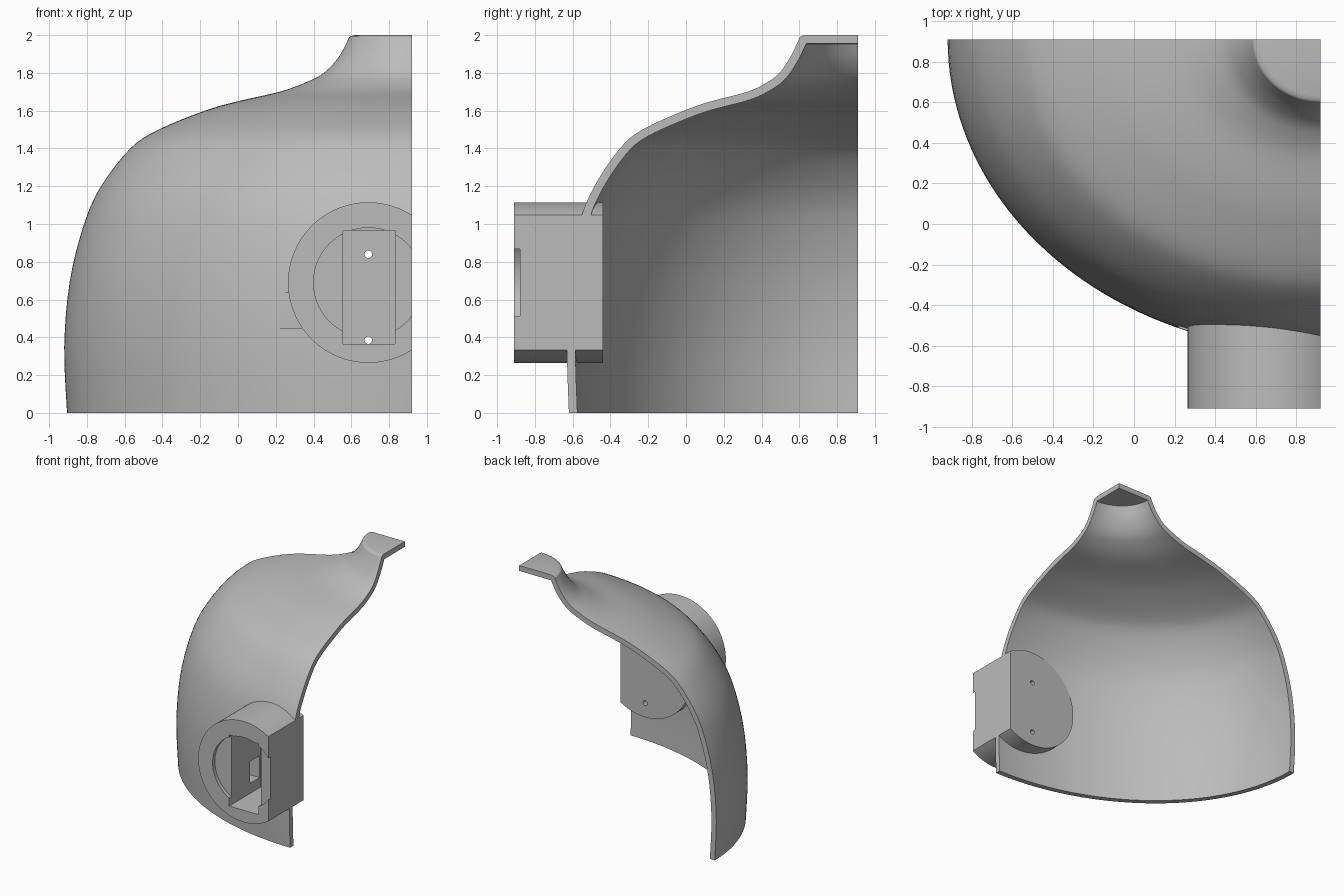
import bpy, bmesh, math
from mathutils import Vector

cube = bpy.data.objects.get("Cube")
if cube:
    bpy.data.objects.remove(cube, do_unlink=True)

CX, CY = 0.92, 0.91          # vertical axis of the quarter dome
WALL, STEPS = 0.045, 72

grey = bpy.data.materials.new("plain grey")
grey.use_nodes = True
COLOR = (0.5, 0.5, 0.5, 1)
grey.diffuse_color = COLOR
grey.node_tree.nodes["Principled BSDF"].inputs["Base Color"].default_value = COLOR


def make_object(name, bm):
    bmesh.ops.recalc_face_normals(bm, faces=bm.faces)
    mesh = bpy.data.meshes.new(name)
    bm.to_mesh(mesh)
    bm.free()
    mesh.materials.append(grey)
    obj = bpy.data.objects.new(name, mesh)
    bpy.context.collection.objects.link(obj)
    return obj


def prism(name, outline, y0, y1):
    """Extrude an x-z outline along y."""
    bm = bmesh.new()
    face = bm.faces.new([bm.verts.new((x, y0, z)) for x, z in outline])
    new = bmesh.ops.extrude_face_region(bm, geom=[face])["geom"]
    bmesh.ops.translate(bm, vec=(0, y1 - y0, 0),
                        verts=[v for v in new if isinstance(v, bmesh.types.BMVert)])
    return make_object(name, bm)


def arc(x, z, r, a0=0.0, a1=math.tau, n=96, closed=True):
    count = n if closed else n - 1
    return [(x + r * math.cos(a0 + (a1 - a0) * i / count),
             z + r * math.sin(a0 + (a1 - a0) * i / count)) for i in range(n)]


def rect(x0, x1, z0, z1):
    return [(x0, z0), (x1, z0), (x1, z1), (x0, z1)]


def combine(target, tool, operation):
    mod = target.modifiers.new("join", "BOOLEAN")
    mod.operation, mod.object, mod.solver = operation, tool, "EXACT"
    bpy.context.view_layer.objects.active = target
    bpy.ops.object.modifier_apply(modifier=mod.name)
    bpy.data.objects.remove(tool, do_unlink=True)


# Dome profile: height, side radius, front radius
PROFILE = [(0, 1.825, 1.53), (.35, 1.84, 1.54), (.7, 1.81, 1.525), (1, 1.735, 1.475),
           (1.2, 1.645, 1.395), (1.4, 1.49, 1.26), (1.5, 1.34, 1.14), (1.6, 1.095, .92),
           (1.65, .92, .775), (1.7, .70, .585), (1.75, .56, .48), (1.8, .465, .415),
           (1.88, .39, .36), (1.96, .345, .32), (1.99, .33, .305), (2, .30, .28)]


def smooth(points, sub=4):
    pts = [Vector(p) for p in points]
    pts = [pts[0]] + pts + [pts[-1]]
    out = []
    for a, b, c, d in zip(pts, pts[1:], pts[2:], pts[3:]):
        for k in range(sub):
            t = k / sub
            out.append(b + (c - a) * t / 2 + (2 * a - 5 * b + 4 * c - d) * t * t / 2
                       + (3 * b - a - 3 * c + d) * t ** 3 / 2)
    return out + [pts[-1]]


def inset(curve):
    """Offset a (radius, height) curve inward by the wall thickness."""
    out = []
    for i, p in enumerate(curve):
        tan = (curve[min(i + 1, len(curve) - 1)] - curve[max(i - 1, 0)]).normalized()
        q = p + Vector((-tan.y, tan.x)) * WALL
        q.y = min(q.y, 2 - WALL) if i else 0
        if out:
            q.y = max(q.y, out[-1].y)
            if p.y > 1.9:
                q.x = min(q.x, out[-1].x)
        out.append(q)
    return out + [Vector((0, 2 - WALL))]


rows = smooth(PROFILE)
side = [Vector((r[1], r[0])) for r in rows]
front = [Vector((r[2], r[0])) for r in rows]
side_in, front_in = inset(side), inset(front)
top = Vector((0, 2))
side_ring = side + [top] + side_in[::-1]
front_ring = front + [top] + front_in[::-1]
half = len(side) + 1

# Quarter dome shell
bm = bmesh.new()
columns = []
for i in range(STEPS + 1):
    t = math.pi / 2 * i / STEPS
    c, s = math.cos(t), math.sin(t)
    columns.append([bm.verts.new((CX - a.x * c, CY - b.x * s, a.y * c * c + b.y * s * s))
                    for a, b in zip(side_ring, front_ring)])
n = len(side_ring)
for p, q in zip(columns, columns[1:]):
    for j in range(n):
        if j != half - 1:
            k = (j + 1) % n
            bm.faces.new((p[j], p[k], q[k], q[j]))
for col in (columns[0], columns[-1]):
    for j in range(half - 1):
        bm.faces.new((col[j], col[j + 1], col[n - 2 - j], col[n - 1 - j]))
bmesh.ops.remove_doubles(bm, verts=bm.verts, dist=0.0002)
shell = make_object("dome_shell", bm)

# Round housing, trimmed flat on the dome's cut plane
HX, HZ, HR = 0.69, 0.69, 0.425
trim = math.acos((CX - HX) / HR)
housing = prism("round_housing", arc(HX, HZ, HR, trim, math.tau - trim, closed=False), -0.91, -0.44)
combine(shell, housing, "UNION")

# Shallow front recess, deep pocket, side cable slot and screw holes
cuts = [(arc(HX, HZ, 0.29), -1.0, -0.88),
        (rect(0.555, 0.83, 0.365, 0.965), -1.0, -0.49),
        (rect(0.22, 0.6, 0.45, 0.635), -0.63, -0.505)]
cuts += [(arc(HX, z, 0.02, n=24), -0.6, -0.3) for z in (0.385, 0.84)]
for outline, y0, y1 in cuts:
    combine(shell, prism("cutter", outline, y0, y1), "DIFFERENCE")
shell.name = "dome_shell_with_housing"

bpy.ops.object.select_all(action="DESELECT")
shell.select_set(True)
bpy.context.view_layer.objects.active = shell
bpy.ops.object.shade_smooth_by_angle(angle=math.radians(30))
